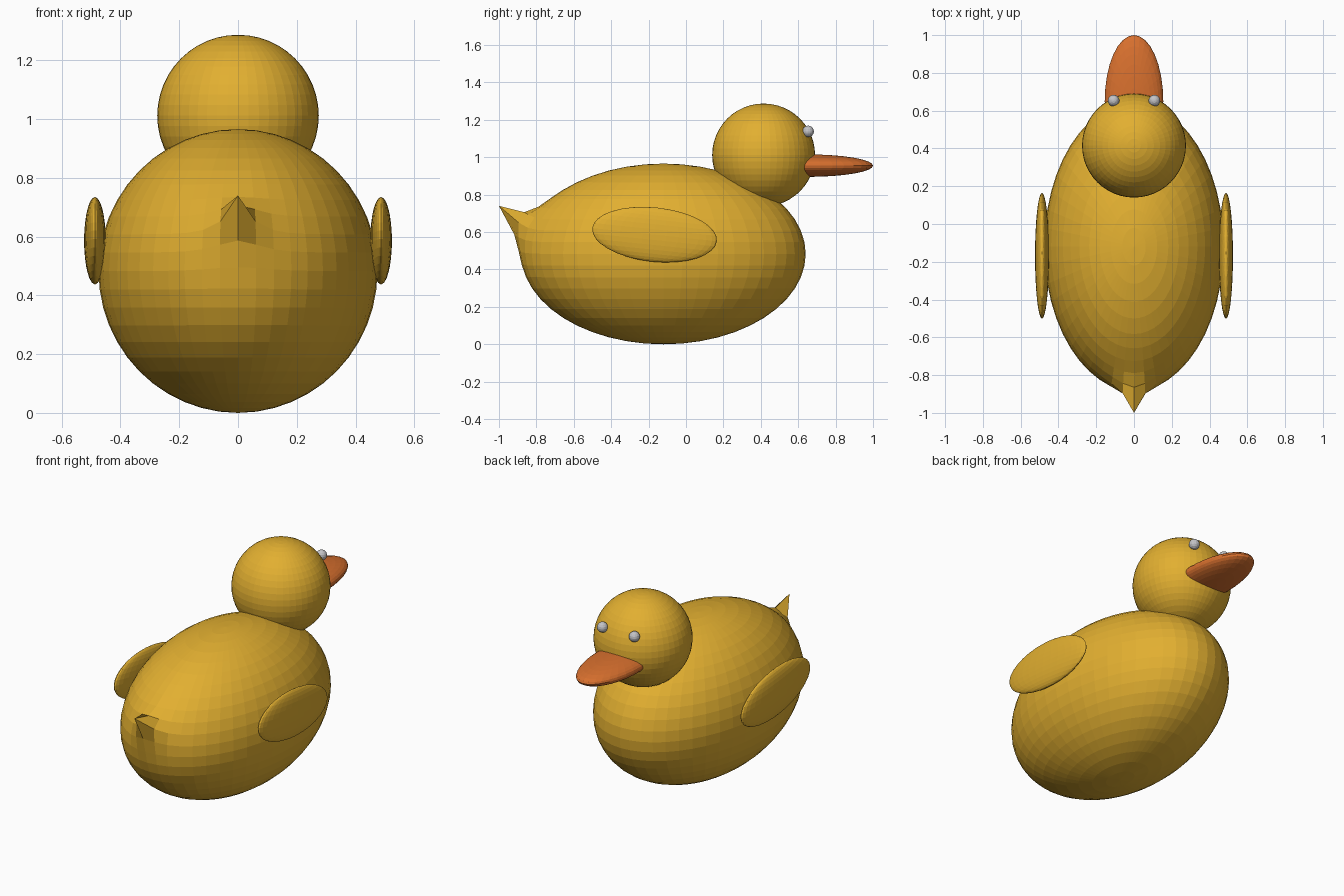
import bpy, math
from mathutils import Vector, Matrix

if "Cube" in bpy.data.objects:
    bpy.data.objects.remove(bpy.data.objects["Cube"])


def material(name, rgb):
    m = bpy.data.materials.new(name)
    m.diffuse_color = (*rgb, 1)
    m.use_nodes = True
    m.node_tree.nodes["Principled BSDF"].inputs["Base Color"].default_value = m.diffuse_color
    return m


yellow = material("warm yellow", (0.76, 0.43, 0.03))
orange = material("orange", (0.68, 0.16, 0.027))
grey = material("light grey", (0.55, 0.55, 0.57))


def ellipsoid(name, centre, radii, mat, segments=32, rings=16, tilt=0):
    """Flat-shaded UV ellipsoid, tilted about the x axis."""
    bpy.ops.mesh.primitive_uv_sphere_add(segments=segments, ring_count=rings, radius=1)
    ob = bpy.context.object
    ob.name = name
    ob.data.transform(Matrix.Rotation(tilt, 4, 'X') @ Matrix.Diagonal((*radii, 1)))
    ob.location = centre
    ob.data.materials.append(mat)
    return ob


# Body with one rear vertex pulled out into a pointed tail
body = ellipsoid("body", (0, -0.12, 0.483), (0.475, 0.76, 0.483), yellow, 48, 24)
verts = body.data.vertices
tip = Vector((0, -1.0, 0.74)) - body.location
guess = Vector((0, -0.853, 0.61)) - body.location
pivot = min((v.co.copy() for v in verts), key=lambda c: (c - guess).length)
pull = tip - pivot
for v in verts:
    v.co += pull * math.exp(-(v.co - pivot).length / 0.055)

# Head and beak
ellipsoid("head", (0, 0.415, 1.012), (0.275, 0.275, 0.275), yellow, 48, 24)
ellipsoid("beak", (0, 0.65, 0.955), (0.155, 0.35, 0.06), orange)

# Eyes and wings on both sides
for side, s in (("left", -1), ("right", 1)):
    ellipsoid(side + "_eye", (s * 0.108, 0.653, 1.138), (0.031, 0.031, 0.031), grey, 16, 8)
    ellipsoid(side + "_wing", (s * 0.487, -0.168, 0.586), (0.037, 0.335, 0.145),
              yellow, 32, 16, math.radians(-6))
